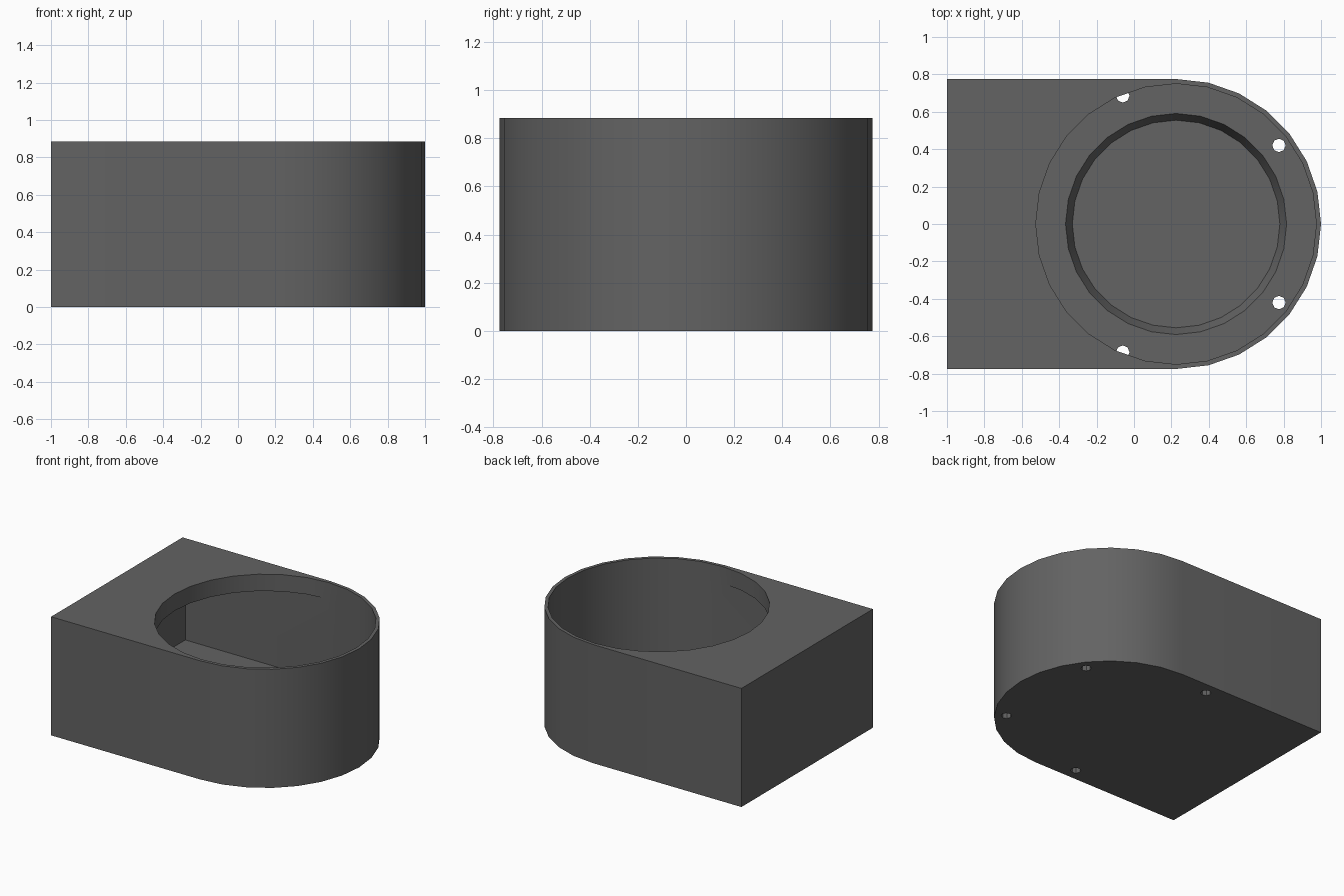
import bpy, bmesh, math

cube = bpy.data.objects.get("Cube")
if cube:
    bpy.data.objects.remove(cube, do_unlink=True)

CX = 0.225          # centre of the round end
TOP, FLOOR, CEILING = 0.885, 0.14, 0.76
SEGMENTS = 28

plastic = bpy.data.materials.new("dark grey plastic")
plastic.use_nodes = True
GREY = (0.125, 0.125, 0.125, 1)
plastic.diffuse_color = GREY
plastic.node_tree.nodes["Principled BSDF"].inputs["Base Color"].default_value = GREY


def circle(x, y, r, n=SEGMENTS):
    return [(x + r * math.cos(2 * math.pi * i / n), y + r * math.sin(2 * math.pi * i / n))
            for i in range(n)]


def d_shape(back, r):
    """Half circle towards +x, straight sides back to a square end."""
    half = SEGMENTS // 2
    arc = [(CX + r * math.cos(a), r * math.sin(a))
           for a in (math.pi * (i / half - 0.5) for i in range(half + 1))]
    return arc + [(back, r), (back, -r)]


def loft(name, low, high, z0, z1):
    """Solid between two matching outlines."""
    bm = bmesh.new()
    a = [bm.verts.new((x, y, z0)) for x, y in low]
    b = [bm.verts.new((x, y, z1)) for x, y in high]
    bm.faces.new(a[::-1])
    bm.faces.new(b)
    n = len(a)
    for i in range(n):
        j = (i + 1) % n
        bm.faces.new((a[i], a[j], b[j], b[i]))
    mesh = bpy.data.meshes.new(name)
    bm.to_mesh(mesh)
    bm.free()
    mesh.materials.append(plastic)
    obj = bpy.data.objects.new(name, mesh)
    bpy.context.collection.objects.link(obj)
    return obj


# Outer body: square back, round front end
outline = d_shape(-1.0, 0.775)
housing = loft("housing", outline, outline, 0, TOP)

# Hollow interior, round top opening and tapered recess in the floor
inside = d_shape(-0.96, 0.75)
bore = circle(CX, 0, 0.75)
cutters = [
    loft("interior_cutter", inside, inside, FLOOR, CEILING),
    loft("opening_cutter", bore, bore, 0.5, 1.0),
    loft("recess_cutter", circle(CX, 0, 0.555), circle(CX, 0, 0.60), 0.06, 0.16),
]

# Four screw holes through the floor
for side in (-1, 1):
    for x, y in ((0.775, 0.42), (-0.06, 0.685)):
        hole = circle(x, side * y, 0.036, 8)
        cutters.append(loft("screw_hole_cutter", hole, hole, -0.1, 0.3))

for cutter in cutters:
    cutter.hide_render = True
    cut = housing.modifiers.new(cutter.name, 'BOOLEAN')
    cut.operation = 'DIFFERENCE'
    cut.solver = 'EXACT'
    cut.object = cutter

# Bake the cuts and drop the cutters
bpy.context.view_layer.update()
evaluated = housing.evaluated_get(bpy.context.evaluated_depsgraph_get())
baked = bpy.data.meshes.new_from_object(evaluated)
housing.modifiers.clear()
housing.data = baked
for cutter in cutters:
    bpy.data.objects.remove(cutter, do_unlink=True)

bpy.ops.object.select_all(action='DESELECT')
housing.select_set(True)
bpy.context.view_layer.objects.active = housing
bpy.ops.object.shade_smooth_by_angle(angle=math.radians(30))
